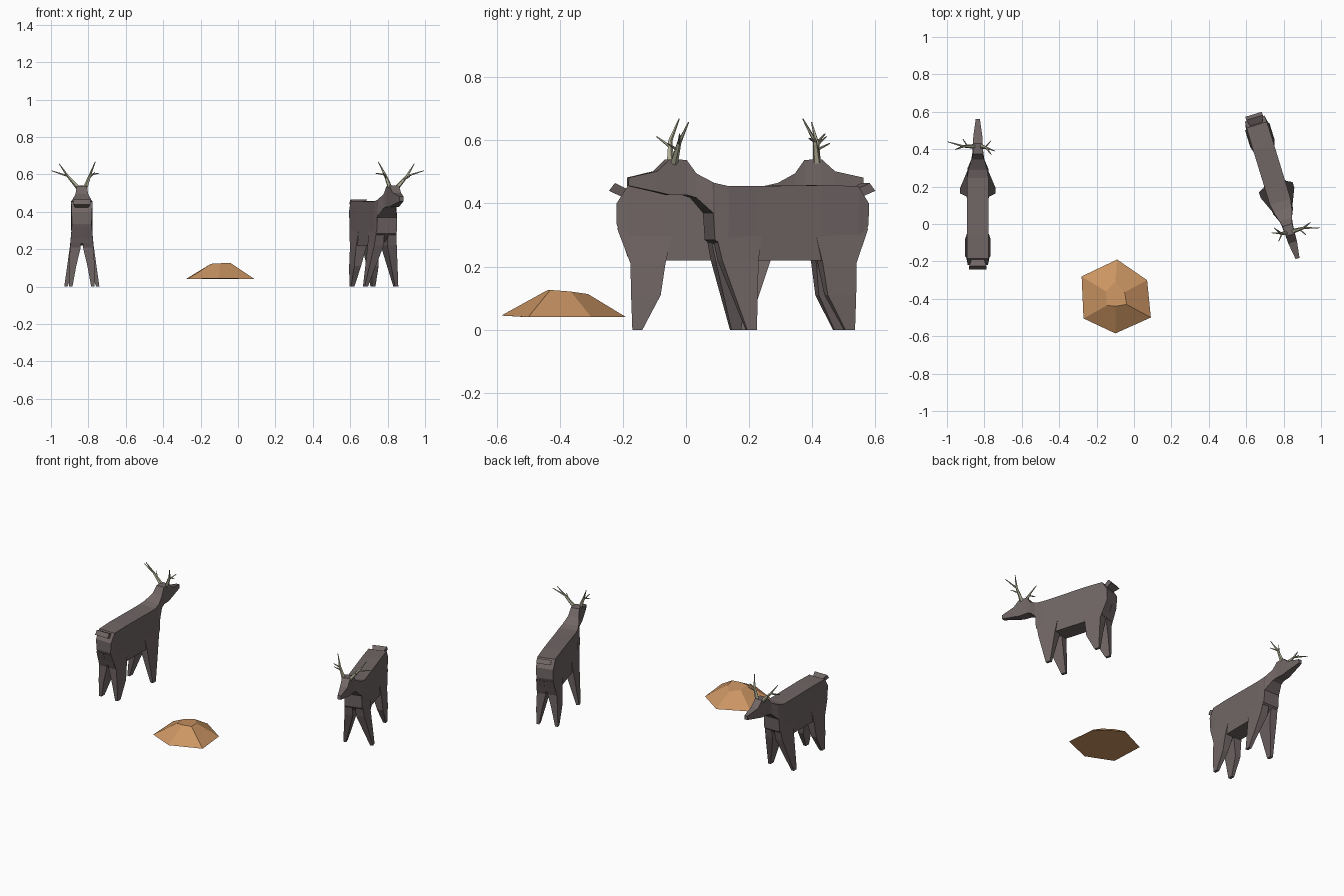
import bpy, bmesh, math
from mathutils import Vector

if "Cube" in bpy.data.objects:
    bpy.data.objects.remove(bpy.data.objects["Cube"])


def material(name, rgb):
    m = bpy.data.materials.new(name)
    m.diffuse_color = (*rgb, 1)
    m.use_nodes = True
    m.node_tree.nodes["Principled BSDF"].inputs["Base Color"].default_value = m.diffuse_color
    return m


HIDE = material("dark_hide", (0.165, 0.132, 0.132))
BONE = material("antler_bone", (0.43, 0.42, 0.30))
EARTH = material("tan_earth", (0.60, 0.30, 0.125))


def loft(bm, rings):
    """Skin a list of closed rings and cap both ends."""
    vs = [[bm.verts.new(p) for p in r] for r in rings]
    n = len(rings[0])
    for a, b in zip(vs, vs[1:]):
        for i in range(n):
            j = (i + 1) % n
            bm.faces.new((a[i], a[j], b[j], b[i]))
    bm.faces.new(vs[0])
    bm.faces.new(vs[-1])


def tube(bm, pts, radii, sides=5):
    """Tapered faceted branch through points."""
    pts = [Vector(p) for p in pts]
    rings = []
    for i, p in enumerate(pts):
        d = (pts[min(i + 1, len(pts) - 1)] - pts[max(i - 1, 0)]).normalized()
        u = d.cross(Vector((0, 1, 0))).normalized()
        w = d.cross(u)
        rings.append([p + radii[i] * (u * math.cos(k * math.tau / sides) + w * math.sin(k * math.tau / sides))
                      for k in range(sides)])
    loft(bm, rings)


def mesh_from(name, bm, mat):
    bmesh.ops.recalc_face_normals(bm, faces=bm.faces[:])
    me = bpy.data.meshes.new(name)
    bm.to_mesh(me)
    bm.free()
    me.materials.append(mat)
    return me


def place(name, me, loc=(0, 0, 0), turn=0):
    ob = bpy.data.objects.new(name, me)
    ob.location = loc
    ob.rotation_euler = (0, 0, math.radians(turn))
    bpy.context.collection.objects.link(ob)


# Body, neck and head: y, bottom z, top z, bottom half width, top half width
STATIONS = [
    (-0.380, 0.335, 0.400, 0.052, 0.055), (-0.345, 0.230, 0.455, 0.055, 0.057),
    (-0.225, 0.220, 0.458, 0.055, 0.058), (0.000, 0.220, 0.455, 0.055, 0.058),
    (0.085, 0.245, 0.455, 0.056, 0.058), (0.130, 0.285, 0.465, 0.056, 0.050),
    (0.136, 0.370, 0.468, 0.056, 0.049), (0.185, 0.418, 0.495, 0.035, 0.034),
    (0.215, 0.427, 0.538, 0.030, 0.027), (0.270, 0.427, 0.540, 0.026, 0.026),
    (0.312, 0.437, 0.502, 0.022, 0.024), (0.402, 0.456, 0.482, 0.010, 0.011),
]
bm = bmesh.new()
loft(bm, [[(-b, y, z0), (b, y, z0), (t, y, z1), (-t, y, z1)] for y, z0, z1, b, t in STATIONS])
body = mesh_from("body", bm, HIDE)

# Legs: z, back y, front y, inner x, outer x
LEGS = {
    "front_leg": [(0.32, -0.03, 0.130, 0.010, 0.054), (0.22, -0.012, 0.108, 0.010, 0.063),
                  (0.00, 0.003, 0.035, 0.076, 0.094)],
    "hind_leg": [(0.32, -0.378, -0.20, 0.004, 0.054), (0.21, -0.336, -0.225, 0.006, 0.063),
                 (0.11, -0.334, -0.240, 0.030, 0.068), (0.00, -0.330, -0.298, 0.050, 0.068)],
}
parts = [("body", body)]
for name, rows in LEGS.items():
    for side, s in (("left", -1), ("right", 1)):
        bm = bmesh.new()
        loft(bm, [[(s * x0, y0, z), (s * x1, y0, z), (s * x1, y1, z), (s * x0, y1, z)]
                  for z, y0, y1, x0, x1 in rows])
        parts.append((f"{side}_{name}", mesh_from(name, bm, HIDE)))

# Flared tail
bm = bmesh.new()
loft(bm, [[(-w, y0, z0), (w, y0, z0), (w, y1, z1), (-w, y1, z1)] for w, y0, z0, y1, z1 in
          ((0.030, -0.350, 0.415, -0.335, 0.440), (0.046, -0.404, 0.440, -0.385, 0.465))])
parts.append(("tail", mesh_from("tail", bm, HIDE)))

# Antlers: fork, main tip, side tip, front tine start and tip
ANTLERS = {
    "left_antler": [(-0.02, 0.255, 0.53), (-0.075, 0.255, 0.592), (-0.121, 0.238, 0.657),
                    (-0.162, 0.280, 0.620), (-0.055, 0.255, 0.570), (-0.080, 0.295, 0.590)],
    "right_antler": [(0.02, 0.255, 0.53), (0.045, 0.248, 0.598), (0.072, 0.210, 0.668),
                     (0.092, 0.230, 0.606), (0.040, 0.250, 0.580), (0.070, 0.285, 0.612)],
}
for name, (base, fork, tip, side_tip, start, tine) in ANTLERS.items():
    bm = bmesh.new()
    tube(bm, (base, fork, tip), (0.013, 0.007, 0.002))
    tube(bm, (fork, side_tip), (0.006, 0.002))
    tube(bm, (start, tine), (0.005, 0.002))
    parts.append((name, mesh_from(name, bm, BONE)))

# Two animals sharing the same parts
for animal, loc, turn in (("far_deer", (-0.835, 0.16, 0), 0), ("near_deer", (0.757, 0.20, 0), 197)):
    for name, me in parts:
        place(f"{animal}_{name}", me, loc, turn)

# Low mound with an uneven hexagonal foot and top
FOOT = [(-0.09, -0.19, 0.04), (0.07, -0.30, 0.04), (0.09, -0.50, 0.04),
        (-0.10, -0.585, 0.045), (-0.27, -0.505, 0.04), (-0.28, -0.28, 0.04)]
TOP = [(-0.10, -0.31, 0.113), (-0.05, -0.365, 0.121), (-0.04, -0.43, 0.126),
       (-0.10, -0.44, 0.125), (-0.145, -0.435, 0.122), (-0.15, -0.36, 0.119)]
bm = bmesh.new()
loft(bm, [FOOT, TOP])
place("mound", mesh_from("mound", bm, EARTH))
